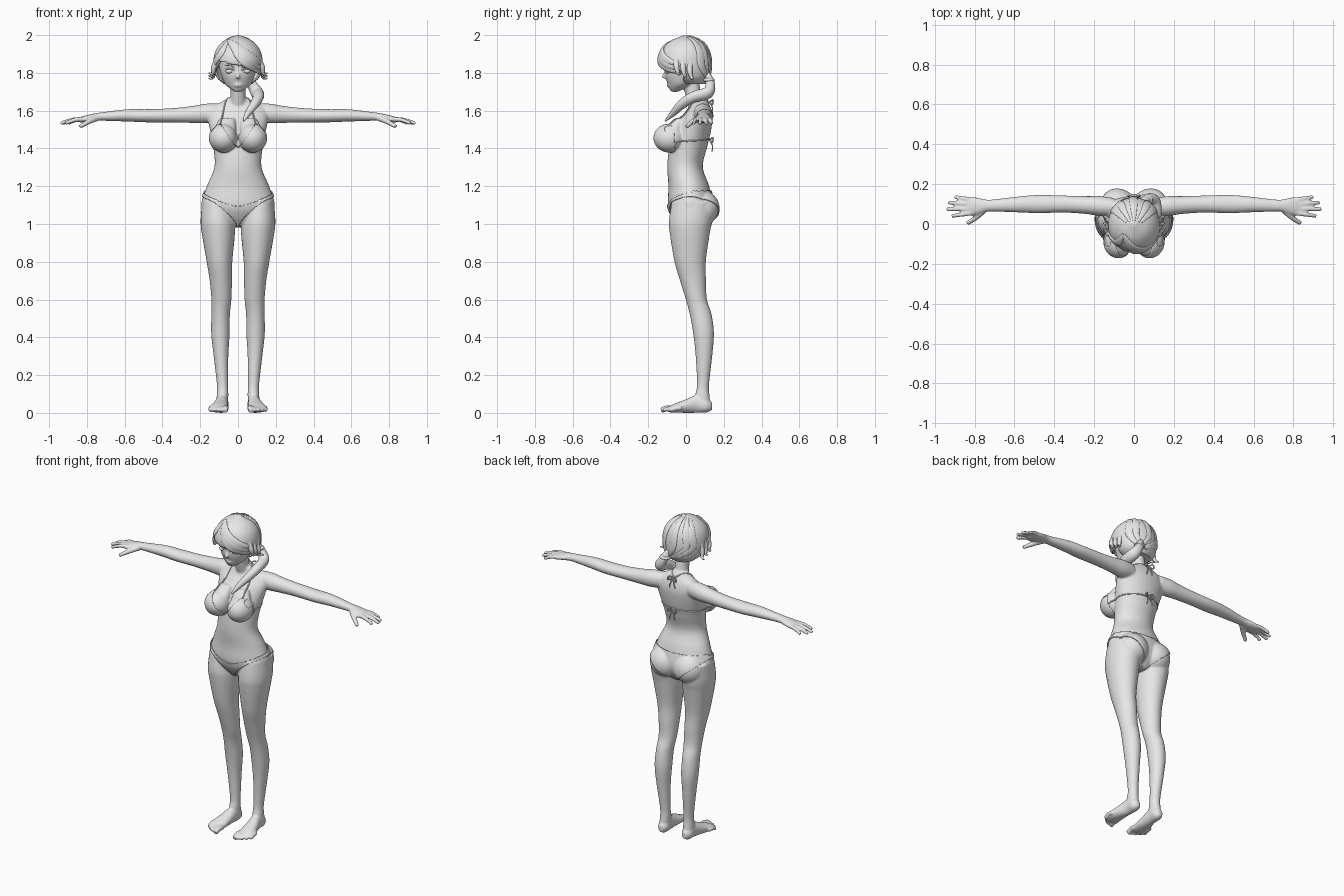
import bpy
import bmesh
import math
from mathutils import Vector, Matrix
from mathutils.bvhtree import BVHTree

cube = bpy.data.objects.get("Cube")
if cube:
    bpy.data.objects.remove(cube, do_unlink=True)

grey = bpy.data.materials.new("plain_grey")
grey.use_nodes = True
grey.diffuse_color = (0.8, 0.8, 0.8, 1)
grey.node_tree.nodes["Principled BSDF"].inputs["Base Color"].default_value = grey.diffuse_color

X, Y, Z = Vector((1, 0, 0)), Vector((0, 1, 0)), Vector((0, 0, 1))
FRAMES = {"X": (Y, Z), "Y": (X, Z), "Z": (X, Y)}


def smooth_path(rows, steps):
    """Catmull-Rom interpolation of rows of numbers."""
    rows = [Vector(row) for row in rows]
    result = []
    for i in range(len(rows) - 1):
        p0, p1 = rows[max(i - 1, 0)], rows[i]
        p2, p3 = rows[i + 1], rows[min(i + 2, len(rows) - 1)]
        for k in range(steps):
            t = k / steps
            m1, m2 = (p2 - p0) / 2, (p3 - p1) / 2
            result.append(p1 + m1 * t + (3 * (p2 - p1) - 2 * m1 - m2) * t * t
                          + (2 * (p1 - p2) + m1 + m2) * t * t * t)
    return result + [rows[-1]]


def sweep(bm, rows, axis=None, side=1, sides=20, steps=5, outward=None, snap=None):
    """Loft ellipses (x, y, z, width radius, depth radius) along a path."""
    path = smooth_path(rows, steps)
    points = [Vector((p[0] * side, p[1], p[2])) for p in path]
    if snap:
        points = [snap.find_nearest(p)[0] for p in points]
    rings, u = [], None
    for i, (point, row) in enumerate(zip(points, path)):
        if axis:
            u, v = FRAMES[axis]
        else:
            t = (points[min(i + 1, len(points) - 1)] - points[max(i - 1, 0)]).normalized()
            if outward:
                u = t.cross(point - outward).normalized()
            else:
                u = u or (X if abs(t.z) > abs(t.x) else Y)
                u = (u - t * u.dot(t)).normalized()
            v = u.cross(t)
        ring = []
        for k in range(sides):
            a = math.tau * k / sides
            ring.append(bm.verts.new(point + u * max(row[3], .002) * math.cos(a)
                                     + v * max(row[4], .002) * math.sin(a)))
        rings.append(ring)
    for low, high in zip(rings, rings[1:]):
        for k in range(sides):
            j = (k + 1) % sides
            bm.faces.new((low[k], low[j], high[j], high[k]))
    bm.faces.new(rings[0][::-1])
    bm.faces.new(rings[-1])


def tube(bm, points, start, end, **options):
    """Round tapering tube."""
    last = len(points) - 1
    radii = [start + (end - start) * i / last for i in range(last + 1)]
    sweep(bm, [(*p, r, r) for p, r in zip(points, radii)], sides=10, **options)


def ball(bm, centre, radii, segments=28):
    matrix = Matrix.Translation(centre) @ Matrix.Diagonal((*radii, 1))
    return bmesh.ops.create_uvsphere(bm, u_segments=segments, v_segments=segments // 2 + 2,
                                     radius=1, matrix=matrix)["verts"]


def finish(name, bm):
    bmesh.ops.recalc_face_normals(bm, faces=bm.faces)
    mesh = bpy.data.meshes.new(name)
    bm.to_mesh(mesh)
    mesh.materials.append(grey)
    mesh.shade_smooth()
    mesh.set_sharp_from_angle(angle=math.radians(50))
    obj = bpy.data.objects.new(name, mesh)
    bpy.context.collection.objects.link(obj)
    return obj


def delete_faces(bm, rule):
    doomed = [f for f in bm.faces if rule(f.calc_center_median())]
    bmesh.ops.delete(bm, geom=doomed, context="FACES")


# Torso, neck and head
bm = bmesh.new()
sweep(bm, [(0, .03, .99, .06, .06), (0, .03, 1.04, .15, .1), (0, .025, 1.1, .194, .12),
           (0, .015, 1.2, .165, .108), (0, -.005, 1.3, .125, .094), (0, .01, 1.4, .13, .1),
           (0, .03, 1.48, .145, .1), (0, .055, 1.56, .16, .085), (0, .07, 1.61, .15, .062),
           (0, .07, 1.645, .09, .048), (0, .06, 1.67, .045, .045)], "Z", sides=36)
sweep(bm, [(0, .065, 1.6, .05, .045), (0, .04, 1.68, .04, .043),
           (0, .02, 1.78, .042, .045)], "Z")
sweep(bm, [(0, -.06, 1.7, .02, .018), (0, -.05, 1.715, .04, .038), (0, -.03, 1.74, .068, .066),
           (0, -.02, 1.78, .086, .091), (0, -.01, 1.82, .098, .104), (0, 0, 1.88, .105, .115),
           (0, 0, 1.94, .09, .1), (0, 0, 1.98, .04, .045)], "Z", sides=32)
# Nose and lips
tube(bm, [(0, -.1, 1.815), (0, -.115, 1.79), (0, -.122, 1.773)], .006, .011)
for height in (1.732, 1.741):
    ball(bm, (0, -.091, height), (.023, .012, .007))

# Limbs and paired body masses
for s in (1, -1):
    ball(bm, (s * .085, .082, 1.08), (.092, .09, .092))
    ball(bm, (s * .078, -.085, 1.455), (.074, .084, .075))
    sweep(bm, [(s * .055, -.03, 1.56, .04, .03), (s * .07, -.07, 1.5, .06, .05),
               (s * .078, -.09, 1.45, .06, .06)], "Z")
    sweep(bm, [(.11, .035, 1.12, .08, .11), (.107, .025, 1.02, .091, .115),
               (.104, .02, .95, .088, .106), (.098, .022, .8, .068, .083),
               (.091, .037, .7, .059, .069), (.088, .055, .6, .053, .056),
               (.092, .078, .52, .049, .058), (.093, .093, .42, .049, .055),
               (.09, .095, .3, .039, .044), (.082, .09, .15, .03, .032),
               (.082, .087, .09, .031, .038), (.085, .095, .02, .03, .038)], "Z", s, 28)
    # Foot and toes
    sweep(bm, [(.083, .138, .035, .015, .02), (.083, .11, .04, .033, .038),
               (.085, .06, .048, .033, .048), (.094, 0, .036, .042, .036),
               (.102, -.06, .025, .05, .024), (.105, -.09, .018, .045, .015)], "Y", s)
    for i in range(5):
        x = .064 + .02 * i
        tip = -.132 + .003 * i * i
        radius = .017 if i == 0 else .012
        tube(bm, [(x, tip + .06, .025), (x + .002, tip + .03, .024),
                  (x + .003, tip, .013)], radius, radius * .9, side=s)
    # Arm and hand
    sweep(bm, [(.1, .085, 1.59, .045, .048), (.17, .09, 1.585, .05, .052),
               (.24, .095, 1.58, .045, .045), (.35, .1, 1.575, .043, .038),
               (.48, .1, 1.573, .046, .035), (.58, .098, 1.575, .04, .033),
               (.7, .093, 1.57, .031, .024), (.745, .092, 1.567, .031, .021),
               (.79, .09, 1.56, .043, .019), (.83, .088, 1.553, .044, .015),
               (.85, .088, 1.55, .038, .01)], "X", s, 24)
    for base, tip, reach in ((.056, .04, .915), (.078, .074, .94),
                             (.099, .108, .932), (.12, .136, .9)):
        tube(bm, [(.81, base, 1.555), ((.81 + reach) / 2, (base + tip) / 2, 1.552),
                  (reach, tip, 1.532)], .0135, .01, side=s)
    tube(bm, [(.75, .075, 1.56), (.79, .035, 1.542), (.837, .003, 1.515)], .018, .011, side=s)

# Fuse the masses into one smooth skin
body = finish("body", bm)
remesh = body.modifiers.new("fuse", "REMESH")
remesh.mode = "VOXEL"
remesh.voxel_size = .0055
soften = body.modifiers.new("soften", "SMOOTH")
soften.factor = .5
soften.iterations = 7
bpy.context.view_layer.update()
graph = bpy.context.evaluated_depsgraph_get()
skin = bpy.data.meshes.new_from_object(body.evaluated_get(graph))
body.modifiers.clear()
body.data = skin
skin.materials.clear()
skin.materials.append(grey)
skin.shade_smooth()
bm = bmesh.new()
bm.from_mesh(skin)
skin_tree = BVHTree.FromBMesh(bm)


# Swim briefs lifted off the skin
def outside_briefs(p):
    r = min(abs(p.x) / .2, 1)
    front = p.y < .03
    top = 1.095 + .078 * r ** 1.5 if front else 1.175
    bottom = .975 + .18 * (r ** .6 if front else r ** .9)
    return not min(bottom, top - .022) < p.z < top


delete_faces(bm, outside_briefs)
bm.normal_update()
for v in bm.verts:
    v.co += v.normal * .002
briefs = finish("swim_briefs", bm)
relax = briefs.modifiers.new("relax", "SMOOTH")
relax.iterations = 3
thick = briefs.modifiers.new("thickness", "SOLIDIFY")
thick.thickness = .005
thick.offset = 1

# Swim top cups
for s, label in ((1, "left"), (-1, "right")):
    bm = bmesh.new()
    ball(bm, (s * .078, -.086, 1.455), (.076, .086, .077), 64)
    delete_faces(bm, lambda p: p.y > -.06 or p.z > 1.54 - 1.5 * (.1 - s * p.x)
                 or p.z > 1.54 - 1.2 * (s * p.x - .1))
    cup = finish(label + "_cup", bm)
    thick = cup.modifiers.new("thickness", "SOLIDIFY")
    thick.thickness = .006

# Straps, back band and tied ends
bm = bmesh.new()
for s in (1, -1):
    for line in ([(.1, -.1, 1.53), (.085, -.02, 1.6), (.06, .05, 1.66), (0, .12, 1.645)],
                 [(.14, -.06, 1.43), (.14, .03, 1.44), (.08, .11, 1.445), (0, .14, 1.445)],
                 [(0, -.1, 1.41), (.02, -.11, 1.41), (.04, -.14, 1.4)]):
        tube(bm, line, .004, .004, side=s, snap=skin_tree)
    for height in (1.645, 1.445):
        tube(bm, [(0, .125, height), (.022, .142, height + .012), (.028, .14, height - .012),
                  (0, .128, height)], .004, .004, side=s)
        tube(bm, [(0, .125, height), (.012, .14, height - .03), (.02, .138, height - .06)],
             .004, .003, side=s)
finish("swim_top_strings", bm)

# Eyes and lashes
for s, label in ((1, "left"), (-1, "right")):
    bm = bmesh.new()
    ball(bm, (s * .043, -.093, 1.808), (.023, .017, .012))
    finish(label + "_eye", bm)
    bm = bmesh.new()
    for rise, lift in ((.016, .004), (.034, .012)):
        tube(bm, [(.02, -.113, 1.802 + rise - lift), (.042, -.107, 1.806 + rise),
                  (.07, -.09, 1.804 + rise)], .003, .003, side=s, snap=skin_tree)
    finish(label + "_lash_and_brow", bm)

# Hair cap with a slanted fringe opening
bm = bmesh.new()
sweep(bm, [(0, .035, 1.742, .075, .065), (0, .015, 1.78, .115, .11), (0, -.005, 1.85, .131, .138),
           (0, -.005, 1.92, .117, .124), (0, 0, 1.97, .075, .08), (0, 0, 1.998, .012, .012)],
      "Z", sides=64, steps=10)
hair_tree = BVHTree.FromBMesh(bm)
delete_faces(bm, lambda p: p.y < -.01 and p.z < 1.838 - .25 * p.x)
cap = finish("hair_cap", bm)
thick = cap.modifiers.new("thickness", "SOLIDIFY")
thick.thickness = .01

# Swept fringe and gathered strands
bm = bmesh.new()
core = Vector((0, 0, 1.85))
for drop in (0, .025, .05):
    sweep(bm, [(-.05, -.05, 1.97, .008, .004), (.01, -.13, 1.93 - drop, .022, .008),
               (.08, -.12, 1.88 - drop, .022, .008), (.135, -.03, 1.84 - drop, .006, .004)],
          outward=core, snap=hair_tree)
sweep(bm, [(-.05, -.05, 1.97, .008, .004), (-.09, -.1, 1.92, .022, .008),
           (-.12, -.06, 1.86, .02, .008), (-.13, .01, 1.82, .006, .004)],
      outward=core, snap=hair_tree)
for i in range(7):
    x = .12 * math.cos(math.pi * i / 6)
    sweep(bm, [(x * .3, .01, 1.985, .006, .003), (x * .9, .08, 1.92, .02, .006),
               (x, .09, 1.84, .018, .006), (.04 + x * .2, .12, 1.765, .008, .005)],
          outward=core, snap=hair_tree)
finish("hair_strands", bm)

# Flicked side tufts
bm = bmesh.new()
for s in (1, -1):
    for i in range(3):
        y = -.05 + .035 * i
        tube(bm, [(.105, y, 1.87), (.128, y, 1.83 - .01 * i),
                  (.134, y + .01, 1.795 - .01 * i), (.155, y + .02, 1.785 + .015 * (1 - i))],
             .02, .003, side=s)
finish("side_tufts", bm)

# Ponytail over the left shoulder with its tie
bm = bmesh.new()
sweep(bm, [(.04, .105, 1.8, .022, .02), (.07, .128, 1.745, .026, .024),
           (.1, .115, 1.695, .034, .03), (.107, .04, 1.672, .032, .028),
           (.088, -.02, 1.635, .027, .024), (.052, -.07, 1.585, .018, .016),
           (.03, -.11, 1.545, .004, .004)])
finish("ponytail", bm)
bm = bmesh.new()
ball(bm, (.06, .122, 1.762), (.034, .03, .014))
finish("hair_tie", bm)
